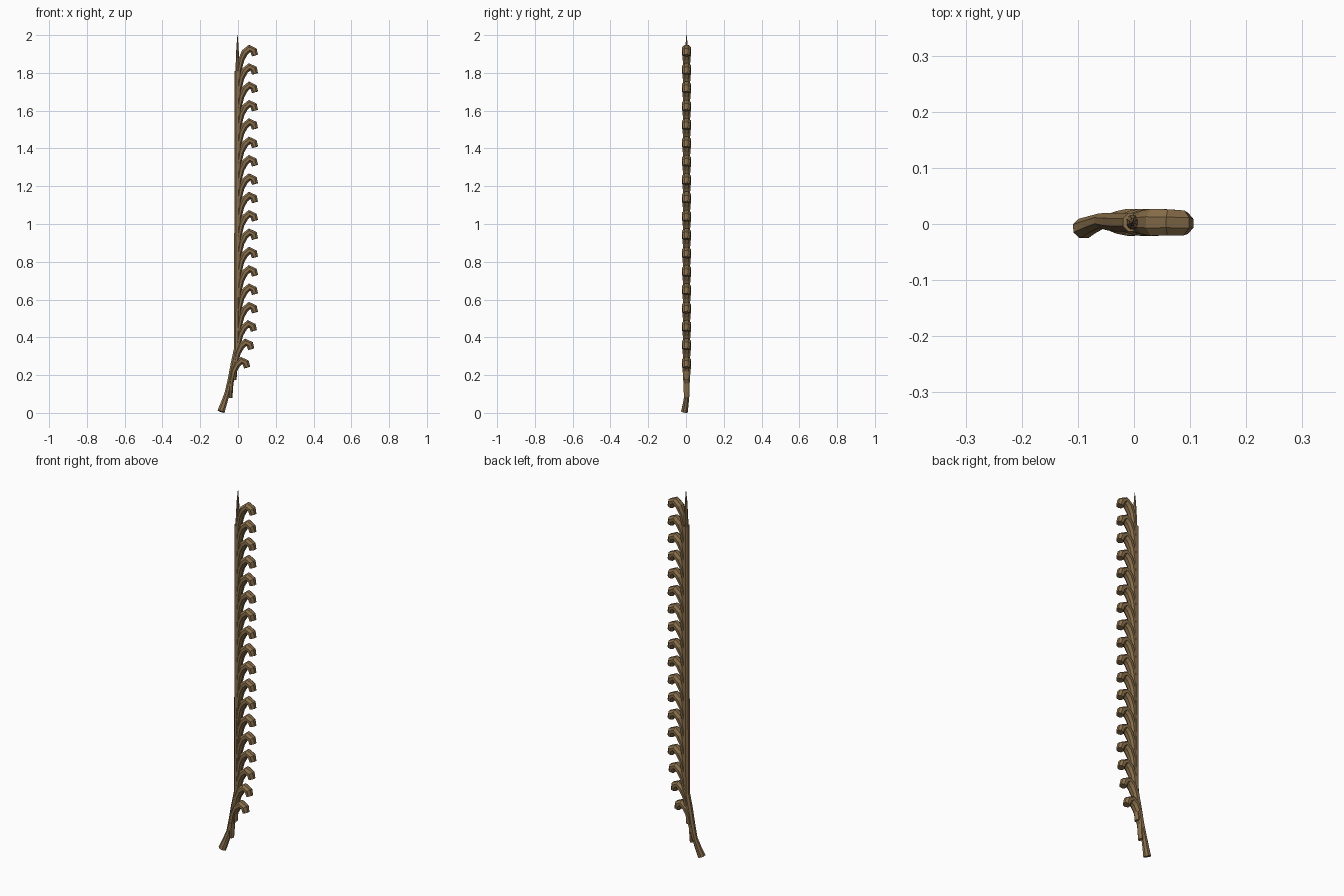
import bpy, bmesh, math
from mathutils import Vector

mat = bpy.data.materials.new("brown_wood")
mat.diffuse_color = (0.25, 0.16, 0.07, 1)


def tube(name, rows, sides=8, offset=(0, 0, 0)):
    """Faceted tube through rows of (x, y, z, in-plane radius, y radius)."""
    bm = bmesh.new()
    pts = [Vector(r[:3]) + Vector(offset) for r in rows]
    rings = []
    for i, p in enumerate(pts):
        t = (pts[min(i + 1, len(pts) - 1)] - pts[max(i - 1, 0)]).normalized()
        u = Vector((0, 1, 0)).cross(t).normalized()
        v = t.cross(u)
        ring = []
        for k in range(sides):
            a = 2 * math.pi * (k + 0.5) / sides
            ring.append(bm.verts.new(p + u * math.cos(a) * rows[i][3]
                                     + v * math.sin(a) * rows[i][4]))
        rings.append(ring)
    for a, b in zip(rings, rings[1:]):
        for k in range(sides):
            n = (k + 1) % sides
            bm.faces.new((a[k], a[n], b[n], b[k]))
    bm.faces.new(rings[0][::-1])
    bm.faces.new(rings[-1])
    bmesh.ops.recalc_face_normals(bm, faces=bm.faces)
    me = bpy.data.meshes.new(name)
    bm.to_mesh(me)
    bm.free()
    me.materials.append(mat)
    ob = bpy.data.objects.new(name, me)
    bpy.context.collection.objects.link(ob)
    return ob


# Main stem with flared, bent foot
tube("stem", [
    (-0.090, -0.008, 0.007, 0.021, 0.019),
    (-0.075, -0.001, 0.050, 0.018, 0.016),
    (-0.057, 0.006, 0.105, 0.015, 0.014),
    (-0.040, 0.004, 0.170, 0.017, 0.017),
    (-0.022, 0.003, 0.260, 0.018, 0.018),
    (-0.006, 0.003, 0.340, 0.017, 0.018),
    (-0.004, 0.003, 1.000, 0.017, 0.018),
    (-0.004, 0.003, 1.810, 0.017, 0.018)])

# Pointed tip
tube("tip_spike", [
    (-0.003, 0.003, 1.760, 0.013, 0.015),
    (-0.002, 0.003, 1.850, 0.011, 0.013),
    (-0.003, 0.003, 1.940, 0.006, 0.007),
    (-0.002, 0.003, 2.000, 0.001, 0.001)])

# Curled side shoots, lowest ones following the bend of the stem
hook = [
    (0.003, 0.003, -0.220, 0.010, 0.015),
    (0.006, 0.003, -0.140, 0.013, 0.018),
    (0.018, 0.003, -0.080, 0.017, 0.022),
    (0.036, 0.003, -0.042, 0.020, 0.026),
    (0.061, 0.003, -0.021, 0.021, 0.025),
    (0.083, 0.002, -0.033, 0.021, 0.024),
    (0.090, 0.001, -0.058, 0.018, 0.020)]
shift = {0: -0.042, 1: -0.020, 2: -0.006}
for i in range(18):
    tube(f"curled_shoot_{i + 1}", hook, 8,
         (shift.get(i, 0), 0, 0.298 + i * 0.0972))
